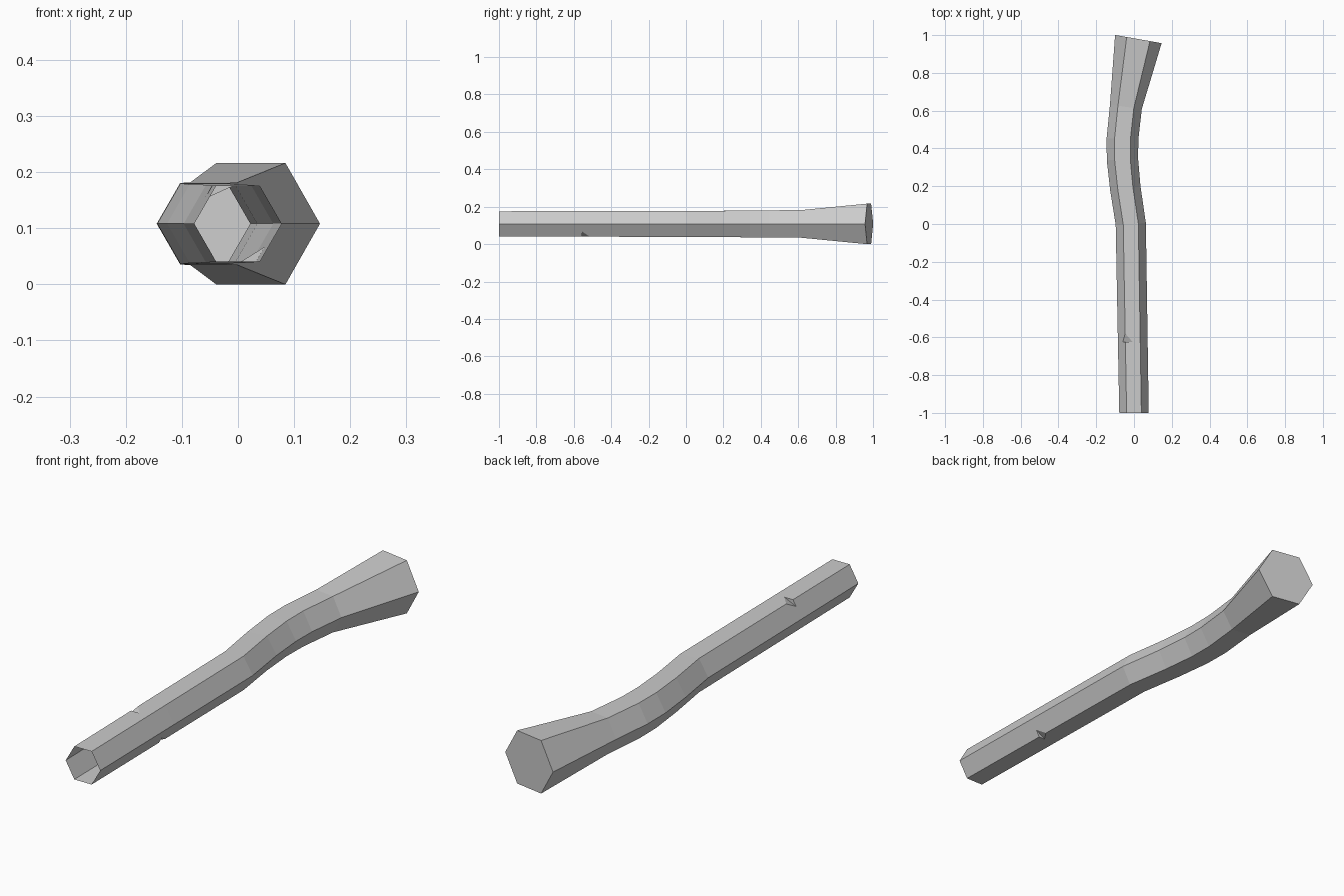
import bpy
import bmesh
from math import sin, cos, radians

cube = bpy.data.objects.get("Cube")
if cube:
    bpy.data.objects.remove(cube)

MID_Z = 0.108

# Flat grey for the whole part
grey = bpy.data.materials.new("plain_grey")
grey.use_nodes = True
colour = (0.6, 0.6, 0.6, 1)
grey.diffuse_color = colour
grey.node_tree.nodes["Principled BSDF"].inputs["Base Color"].default_value = colour

# Centreline stations: y, x, radius, turn in degrees
stations = [(-1, 0, 0.078, 0), (0, -0.017, 0.08, -4), (0.19, -0.046, 0.081, -7),
            (0.34, -0.061, 0.083, -2), (0.45, -0.061, 0.084, 3),
            (0.62, -0.043, 0.085, 8), (0.979, 0.023, 0.125, 10)]

# Notches on a long edge: start y, end y, corner index, cut towards each neighbour
notches = [(-0.625, -0.58, 2, 0.35, 0.5), (-0.556, -0.515, 5, 0.4, 0.35)]


def straight_station(y):
    """Station on the straight front length."""
    t = y + 1
    return (y, -0.017 * t, 0.078 + 0.002 * t, 0)


for notch in notches:
    stations += [straight_station(notch[0]), straight_station(notch[1])]
stations.sort()

# Hexagonal tube, open at the front and closed at the flared back
bm = bmesh.new()
rings = {}
previous = None
for y, x, r, turn in stations:
    a = radians(turn)
    ring = []
    for i in range(6):
        side = r * cos(radians(60 * i))
        ring.append(bm.verts.new((x + side * cos(a), y - side * sin(a),
                                  MID_Z + r * sin(radians(60 * i)))))
    if previous:
        for i in range(6):
            j = (i + 1) % 6
            bm.faces.new((previous[i], previous[j], ring[j], ring[i]))
    rings[y] = previous = ring
bm.faces.new(previous)


def cut_notch(start, end, corner, cut_next, cut_back):
    """Slice a small wedge out of one long edge."""
    base, tip = rings[start][corner], rings[end][corner]
    feet = []
    for step, amount in ((1, cut_next), (-1, cut_back)):
        neighbour = rings[start][(corner + step) % 6]
        edge = bm.edges.get((base, neighbour))
        foot = bmesh.utils.edge_split(edge, base, amount)[1]
        strip = next(f for f in foot.link_faces if tip in f.verts)
        bmesh.utils.face_split(strip, foot, tip)
        chip = next(f for f in tip.link_faces
                    if len(f.verts) == 3 and foot in f.verts and base in f.verts)
        bm.faces.remove(chip)
        feet.append(foot)
    bm.edges.remove(bm.edges.get((base, tip)))
    bm.faces.new((tip, feet[0], feet[1]))
    bm.faces.new((base, feet[1], feet[0]))


for notch in notches:
    cut_notch(*notch)

bmesh.ops.recalc_face_normals(bm, faces=bm.faces[:])
mesh = bpy.data.meshes.new("bent_tube")
bm.to_mesh(mesh)
bm.free()
mesh.materials.append(grey)
tube = bpy.data.objects.new("bent_tube", mesh)
bpy.context.scene.collection.objects.link(tube)
